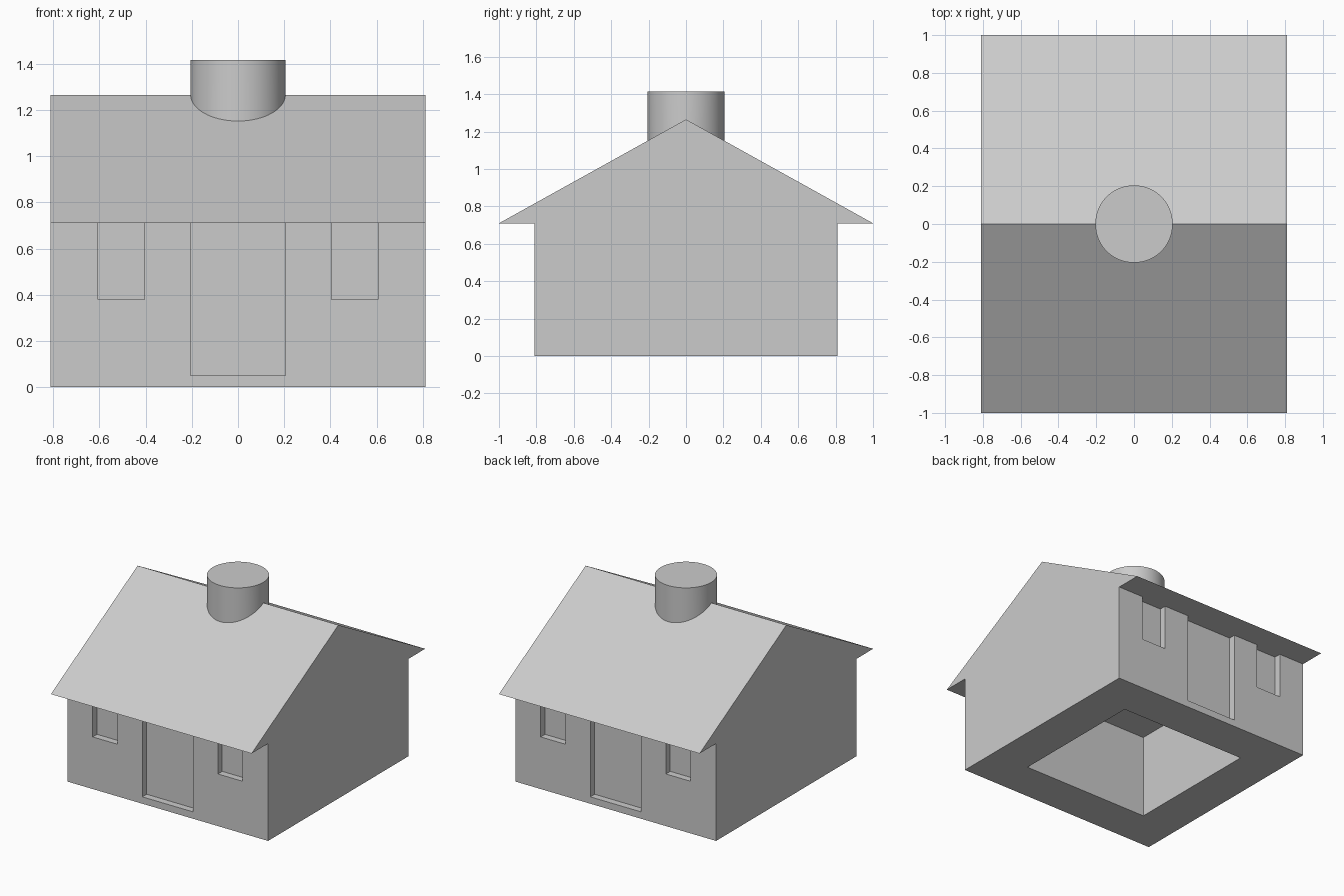
import bpy
import bmesh
import math

old = bpy.data.objects.get("Cube")
if old:
    bpy.data.objects.remove(old, do_unlink=True)

HALF, EAVE_Y, EAVE_Z, RIDGE_Z = 0.81, 1.0, 0.71, 1.265
RECESS = 0.05

grey = bpy.data.materials.new("plain grey")
grey.use_nodes = True
colour = (0.6, 0.6, 0.6, 1)
grey.diffuse_color = colour
grey.node_tree.nodes["Principled BSDF"].inputs["Base Color"].default_value = colour


def add_object(name, bm):
    bmesh.ops.recalc_face_normals(bm, faces=bm.faces)
    mesh = bpy.data.meshes.new(name)
    bm.to_mesh(mesh)
    bm.free()
    mesh.materials.append(grey)
    obj = bpy.data.objects.new(name, mesh)
    bpy.context.collection.objects.link(obj)
    return obj


def add_box(name, low, high):
    bm = bmesh.new()
    bmesh.ops.create_cube(bm, size=1)
    for v in bm.verts:
        v.co = [(a + b) / 2 + c * (b - a) for a, b, c in zip(low, high, v.co)]
    return add_object(name, bm)


def combine(target, tool, operation):
    mod = target.modifiers.new(tool.name, "BOOLEAN")
    mod.operation = operation
    mod.solver = "EXACT"
    mod.object = tool
    bpy.context.view_layer.objects.active = target
    bpy.ops.object.modifier_apply(modifier=mod.name)
    bpy.data.objects.remove(tool, do_unlink=True)


# House shell: gable profile with overhanging eaves, extruded along x
side = [(HALF, 0), (HALF, EAVE_Z), (EAVE_Y, EAVE_Z), (0, RIDGE_Z)]
profile = side + [(-y, z) for y, z in reversed(side[:3])]
bm = bmesh.new()
gable = bm.faces.new([bm.verts.new((-HALF, y, z)) for y, z in profile])
swept = bmesh.ops.extrude_face_region(bm, geom=[gable])["geom"]
bmesh.ops.translate(bm, vec=(2 * HALF, 0, 0),
                    verts=[g for g in swept if isinstance(g, bmesh.types.BMVert)])
house = add_object("house", bm)

# Hollow in the underside
combine(house, add_box("hollow", (-0.51, -0.51, -0.2), (0.51, 0.51, 0.61)), "DIFFERENCE")

# Door and window recesses, front and back
openings = {"door": (-0.205, 0.205, 0.05),
            "left_window": (0.405, 0.605, 0.38),
            "right_window": (-0.605, -0.405, 0.38)}
for name, (x0, x1, z0) in openings.items():
    for face in (-1, 1):
        y0, y1 = sorted((face * (HALF - RECESS), face * (HALF + 0.05)))
        combine(house, add_box(name, (x0, y0, z0), (x1, y1, EAVE_Z)), "DIFFERENCE")

# Round chimney through the ridge
bm = bmesh.new()
bmesh.ops.create_cone(bm, cap_ends=True, segments=64, radius1=0.205, radius2=0.205, depth=0.415)
bmesh.ops.translate(bm, verts=bm.verts, vec=(0, 0, 1.2075))
combine(house, add_object("chimney", bm), "UNION")

# Smooth the chimney, keep the edges sharp
bpy.ops.object.select_all(action="DESELECT")
house.select_set(True)
bpy.context.view_layer.objects.active = house
bpy.ops.object.shade_smooth_by_angle(angle=math.radians(20))
